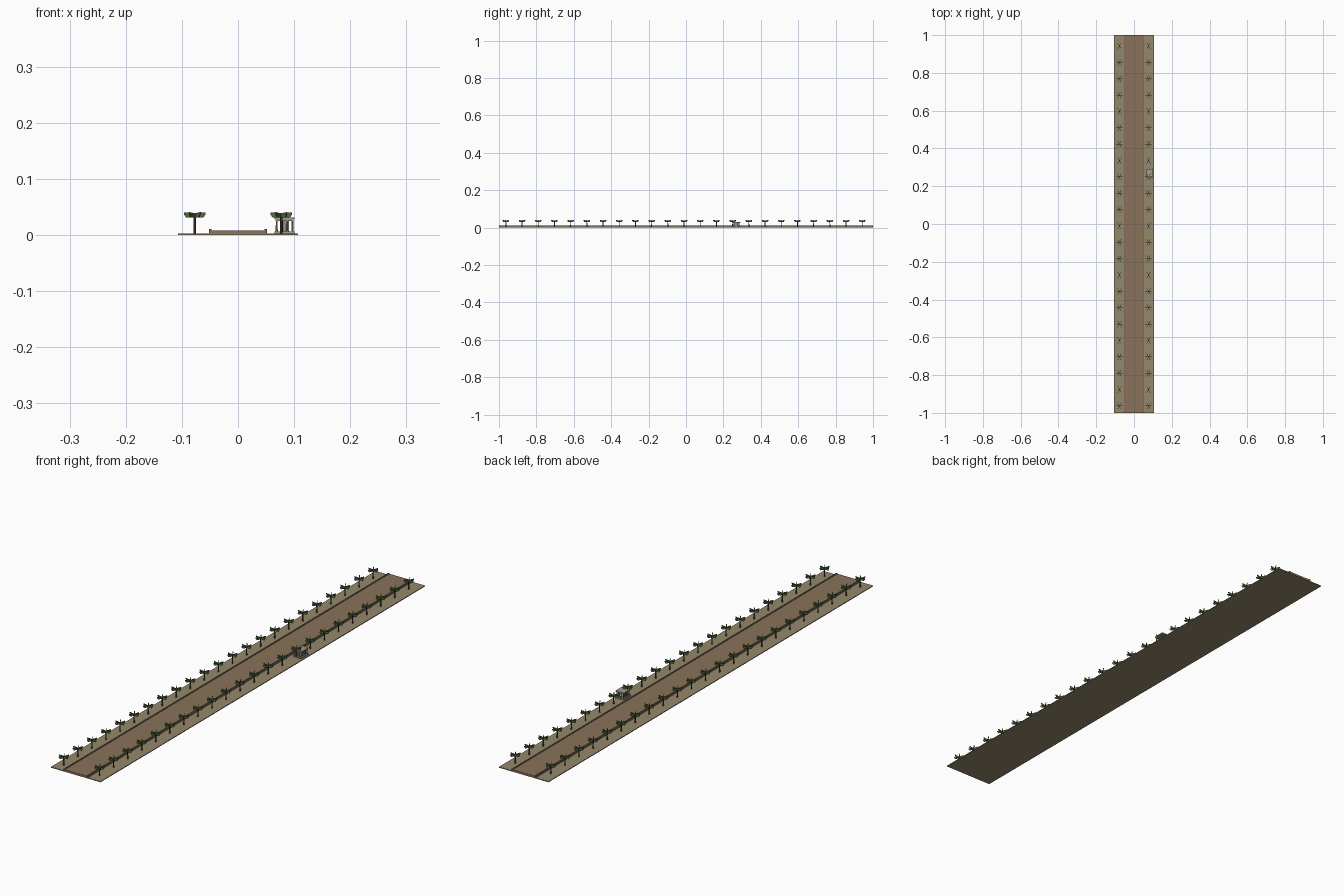
import bpy, bmesh, math
from mathutils import Matrix, Vector

if "Cube" in bpy.data.objects:
    bpy.data.objects.remove(bpy.data.objects["Cube"])


def material(name, rgb):
    m = bpy.data.materials.new(name)
    m.diffuse_color = (*rgb, 1)
    m.use_nodes = True
    m.node_tree.nodes["Principled BSDF"].inputs["Base Color"].default_value = m.diffuse_color
    return m


SAND = material("sand", (0.30, 0.25, 0.15))
EARTH = material("packed_earth", (0.25, 0.17, 0.10))
KERB = material("kerb_stone", (0.20, 0.15, 0.09))
BARK = material("bark", (0.10, 0.07, 0.04))
LEAF = material("leaf", (0.09, 0.14, 0.05))
STONE = material("stone", (0.36, 0.33, 0.27))


def finish(bm, name, mat):
    bmesh.ops.recalc_face_normals(bm, faces=bm.faces)
    me = bpy.data.meshes.new(name)
    bm.to_mesh(me)
    bm.free()
    me.materials.append(mat)
    ob = bpy.data.objects.new(name, me)
    bpy.context.collection.objects.link(ob)
    return ob


def add_box(bm, x0, x1, y0, y1, z0, z1):
    size = Matrix.Diagonal((x1 - x0, y1 - y0, z1 - z0, 1))
    centre = Matrix.Translation(((x0 + x1) / 2, (y0 + y1) / 2, (z0 + z1) / 2))
    bmesh.ops.create_cube(bm, size=1, matrix=centre @ size)


def box(name, mat, *bounds):
    bm = bmesh.new()
    add_box(bm, *bounds)
    return finish(bm, name, mat)


def add_column(bm, x, y, z0, z1, r0, r1, sides=8):
    bmesh.ops.create_cone(bm, cap_ends=True, segments=sides, radius1=r0, radius2=r1,
                          depth=z1 - z0, matrix=Matrix.Translation((x, y, (z0 + z1) / 2)))


# ground strip, raised roadway and kerbs
box("ground", SAND, -0.107, 0.107, -1, 1, 0, 0.003)
box("roadway", EARTH, -0.049, 0.049, -1, 1, 0.001, 0.008)
for side, label in ((-1, "left"), (1, "right")):
    xs = sorted((side * 0.047, side * 0.052))
    box(label + "_kerb", KERB, *xs, -1, 1, 0.001, 0.0105)

# palm crown: six upright tapered blades around the trunk
crown = bmesh.new()
for i in range(6):
    turn = Matrix.Rotation(i * math.pi / 3, 3, 'Z')
    profile = [(0.001, 0.031), (0.0155, 0.031), (0.0195, 0.037), (0.0195, 0.0405), (0.001, 0.0385)]
    rings = [[crown.verts.new(turn @ Vector((r, s * 0.001, z))) for r, z in profile] for s in (-1, 1)]
    crown.faces.new(rings[0])
    crown.faces.new(rings[1][::-1])
    for k in range(5):
        n = (k + 1) % 5
        crown.faces.new((rings[0][k], rings[1][k], rings[1][n], rings[0][n]))
crown_ob = finish(crown, "palm_crown", LEAF)

# palm trunk
trunk = bmesh.new()
add_column(trunk, 0, 0, 0.002, 0.037, 0.0026, 0.0017)
trunk_ob = finish(trunk, "palm_trunk", BARK)

# two avenues of palms sharing the same meshes
for side in (-1, 1):
    for i in range(23):
        spot = (side * 0.077, -0.963 + i * 0.0866, 0)
        for src in (crown_ob, trunk_ob):
            if side == -1 and i == 0:
                src.location = spot
            else:
                ob = src.copy()
                ob.location = spot
                bpy.context.collection.objects.link(ob)

# small colonnaded pavilion by the road
X0, X1, Y0, Y1 = 0.065, 0.101, 0.247, 0.291
box("pavilion_base", STONE, X0, X1, Y0, Y1, 0.002, 0.006)
box("pavilion_chamber", STONE, X0 + 0.010, X1 - 0.010, Y0 + 0.010, Y1 - 0.010, 0.006, 0.026)
box("pavilion_beam", STONE, X0 + 0.002, X1 - 0.002, Y0 + 0.002, Y1 - 0.002, 0.025, 0.028)
box("pavilion_roof", STONE, X0, X1, Y0, Y1, 0.028, 0.031)
cols = bmesh.new()
nx, ny = 4, 5
for i in range(nx):
    for j in range(ny):
        if i in (0, nx - 1) or j in (0, ny - 1):
            add_column(cols, X0 + 0.004 + i * (X1 - X0 - 0.008) / (nx - 1),
                       Y0 + 0.004 + j * (Y1 - Y0 - 0.008) / (ny - 1),
                       0.006, 0.025, 0.0019, 0.0016)
finish(cols, "pavilion_columns", STONE)
